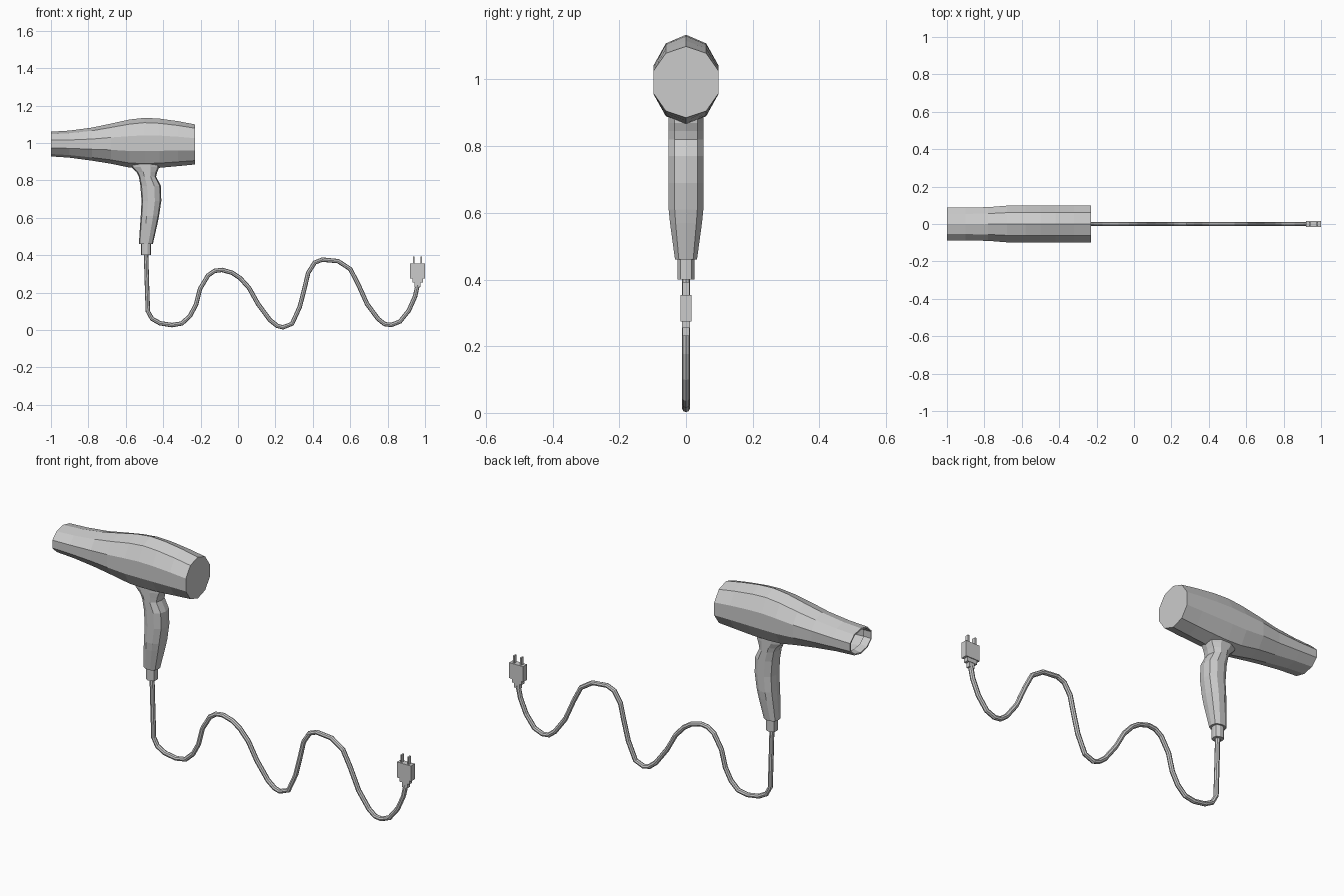
import bpy, math
from mathutils import Vector


def loft(name, rings, cap_start=True, cap_end=True):
    """Skin a list of equally sized point rings into one mesh object."""
    n = len(rings[0])
    verts = [p for ring in rings for p in ring]
    faces = [(i * n + k, i * n + (k + 1) % n, (i + 1) * n + (k + 1) % n, (i + 1) * n + k)
             for i in range(len(rings) - 1) for k in range(n)]
    if cap_start:
        faces.append(tuple(reversed(range(n))))
    if cap_end:
        faces.append(tuple(range(len(verts) - n, len(verts))))
    mesh = bpy.data.meshes.new(name)
    mesh.from_pydata(verts, [], faces)
    obj = bpy.data.objects.new(name, mesh)
    bpy.context.collection.objects.link(obj)
    return obj


def box(name, x0, x1, hy, z0, z1):
    return loft(name, [[(x0, -hy, z), (x1, -hy, z), (x1, hy, z), (x0, hy, z)] for z in (z0, z1)])


# Barrel: ten-sided rings along x (x, half width, bottom, top), open at the nozzle
def barrel_ring(x, hy, z0, z1):
    mid, hz, ry = (z0 + z1) / 2, (z1 - z0) / 2, hy / math.cos(math.radians(18))
    angles = [math.radians(90 + 36 * k) for k in range(10)]
    return [(x, ry * math.cos(a), mid + hz * math.sin(a)) for a in angles]


barrel = [(-0.96, 0.080, 0.940, 1.049), (-1.0, 0.082, 0.935, 1.052),
          (-1.0, 0.088, 0.928, 1.060), (-0.90, 0.088, 0.921, 1.066),
          (-0.78, 0.090, 0.905, 1.082), (-0.68, 0.098, 0.889, 1.103),
          (-0.58, 0.098, 0.868, 1.125), (-0.50, 0.098, 0.864, 1.134),
          (-0.42, 0.098, 0.867, 1.130), (-0.32, 0.098, 0.876, 1.116),
          (-0.23, 0.098, 0.885, 1.099)]
loft("barrel", [barrel_ring(*r) for r in barrel], cap_start=False)

# Handle: curved grip (z, x left, x right, half depth)
SECTION = [(1, 0), (0.88, 0.65), (0.35, 1), (-0.35, 1), (-0.88, 0.65),
           (-1, 0), (-0.88, -0.65), (-0.35, -1), (0.35, -1), (0.88, -0.65)]


def grip_ring(z, x0, x1, hy):
    return [((x0 + x1) / 2 + u * (x1 - x0) / 2, v * hy, z) for u, v in SECTION]


grip = [(0.46, -0.530, -0.455, 0.033), (0.57, -0.523, -0.430, 0.048),
        (0.61, -0.520, -0.422, 0.052), (0.69, -0.516, -0.410, 0.052),
        (0.77, -0.522, -0.412, 0.052), (0.82, -0.530, -0.438, 0.052),
        (0.845, -0.543, -0.432, 0.052), (0.87, -0.570, -0.420, 0.052),
        (0.90, -0.580, -0.420, 0.052)]
loft("handle", [grip_ring(*r) for r in grip])

# Strain relief under the handle
loft("strain_relief", [grip_ring(z, -0.518, -0.466, 0.025) for z in (0.40, 0.465)])

# Cable: tube swept along a wavy path in the xz plane
PATH = [(-.492, .42), (-.487, .25), (-.482, .10), (-.46, .06), (-.417, .036), (-.353, .026),
        (-.30, .035), (-.257, .075), (-.225, .134), (-.203, .22), (-.16, .292), (-.125, .316),
        (-.085, .321), (-.032, .306), (.011, .278), (.059, .225), (.107, .139), (.171, .053),
        (.21, .022), (.24, .014), (.289, .033), (.33, .123), (.355, .22), (.375, .305),
        (.41, .360), (.45, .376), (.535, .368), (.60, .326), (.642, .246), (.69, .139),
        (.749, .059), (.785, .031), (.82, .027), (.866, .045), (.914, .105), (.947, .18),
        (.960, .24)]
pts = [Vector((x, 0, z)) for x, z in PATH]
cable = []
for i, p in enumerate(pts):
    t = (pts[min(i + 1, len(pts) - 1)] - pts[max(i - 1, 0)]).normalized()
    side = Vector((t.z, 0, -t.x))
    cable.append([p + 0.012 * (math.cos(a) * side + math.sin(a) * Vector((0, 1, 0)))
                  for a in (math.tau * k / 8 for k in range(8))])
loft("cable", cable)

# Plug: stepped collar, body and two prongs
box("plug_collar_lower", 0.944, 0.976, 0.010, 0.230, 0.256)
box("plug_collar_upper", 0.932, 0.988, 0.012, 0.254, 0.276)
box("plug_body", 0.920, 1.000, 0.016, 0.274, 0.354)
for label, x in (("left", 0.939), ("right", 0.979)):
    box(f"plug_prong_{label}", x - 0.004, x + 0.004, 0.010, 0.35, 0.392)
